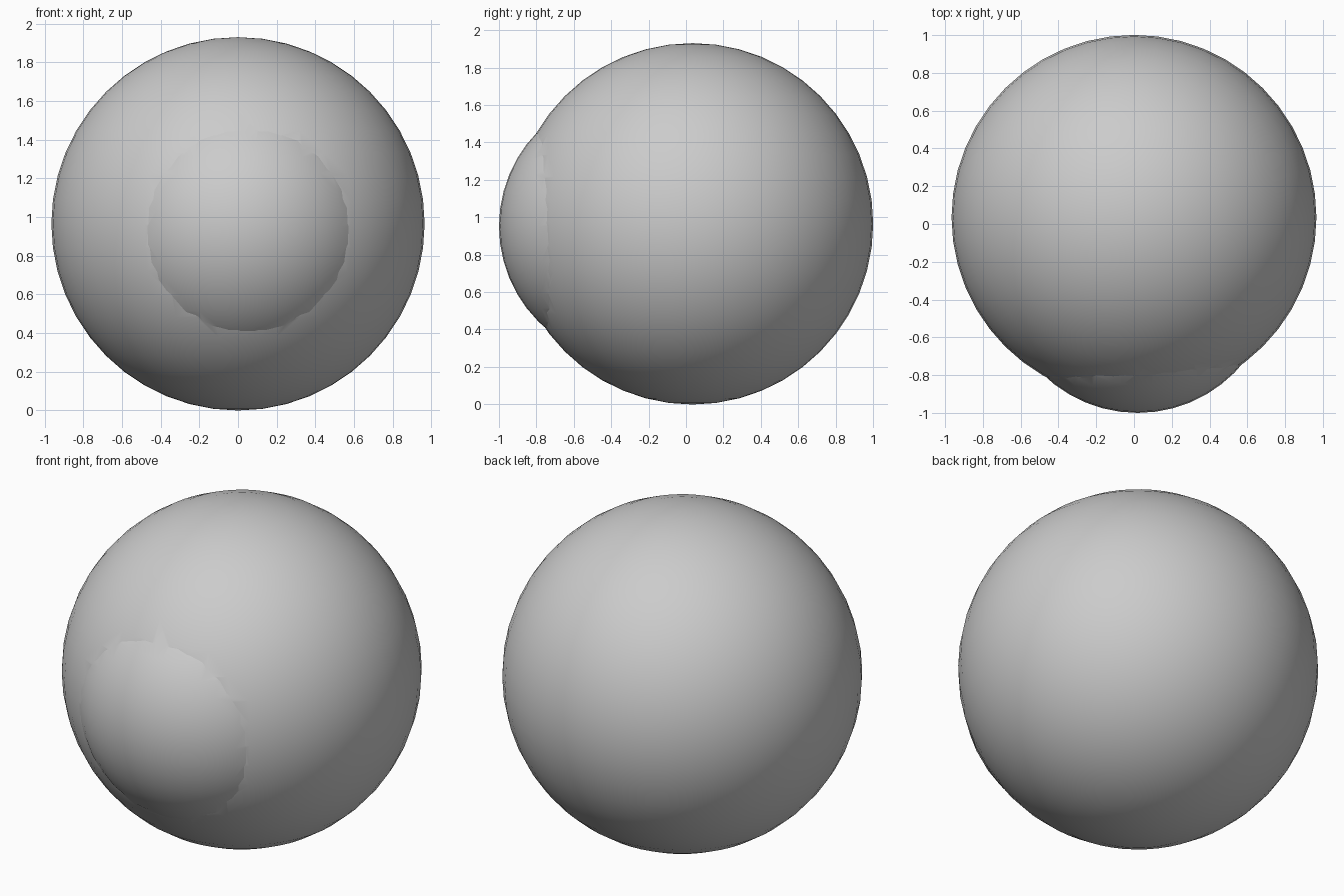
import bpy
from math import radians

if "Cube" in bpy.data.objects:
    bpy.data.objects.remove(bpy.data.objects["Cube"])


def ball(name, radius, center):
    bpy.ops.mesh.primitive_uv_sphere_add(segments=48, ring_count=24,
                                         radius=radius, location=center)
    obj = bpy.context.object
    obj.name = name
    return obj


# Large round body and the smaller ball bulging from its front
body = ball("round_body", 0.966, (0, 0.035, 0.965))
bulge = ball("front_bulge", 0.722, (0.02, -0.278, 0.952))

# Fuse the two into one skin with a crisp seam
union = body.modifiers.new("fuse_bulge", 'BOOLEAN')
union.operation = 'UNION'
union.solver = 'EXACT'
union.object = bulge
bpy.ops.object.select_all(action='DESELECT')
body.select_set(True)
bpy.context.view_layer.objects.active = body
bpy.ops.object.modifier_apply(modifier=union.name)
bpy.data.objects.remove(bulge)
bpy.ops.object.shade_smooth_by_angle(angle=radians(10))
